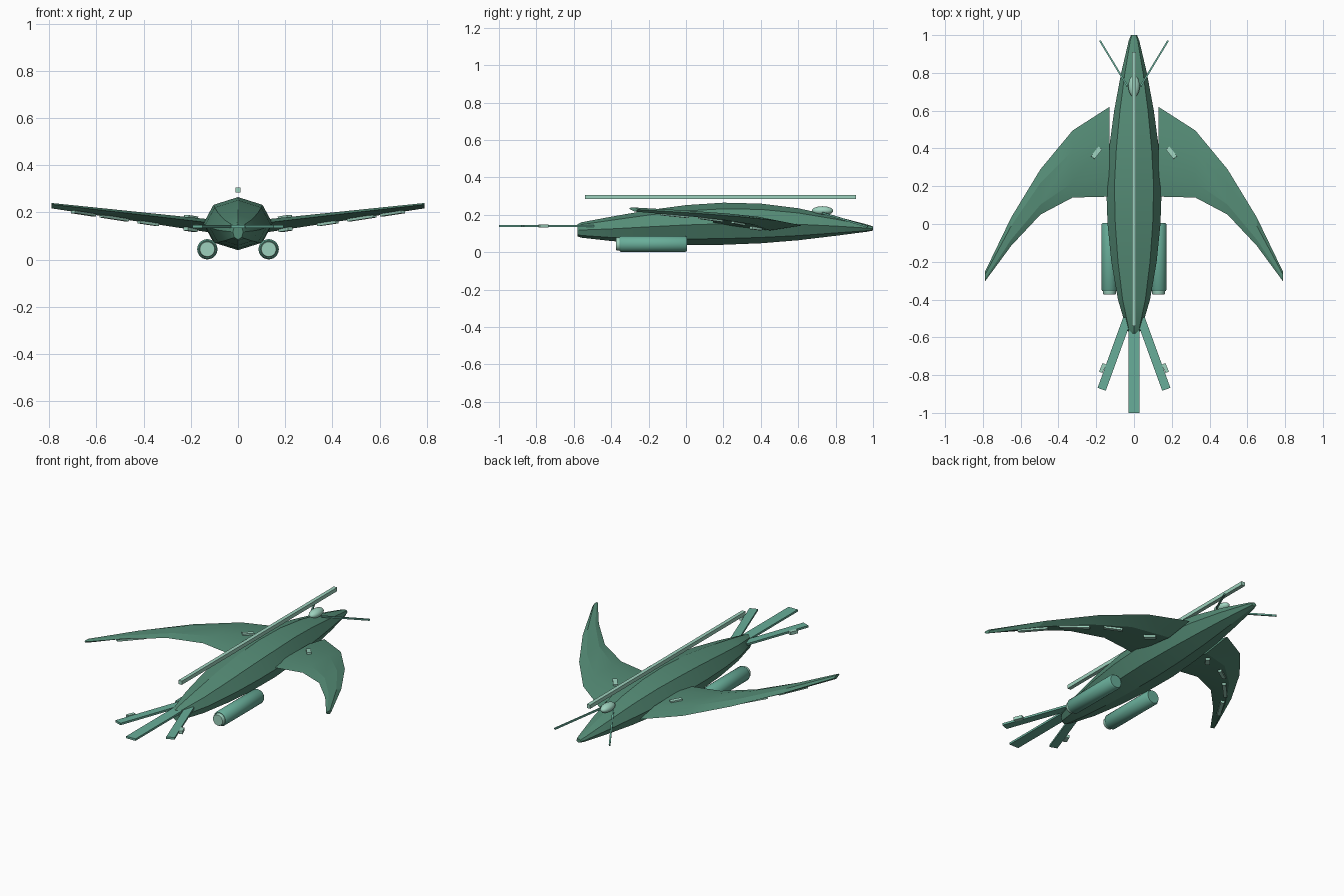
import bpy, bmesh, math
from mathutils import Vector, Matrix

cube = bpy.data.objects.get("Cube")
if cube:
    bpy.data.objects.remove(cube, do_unlink=True)


def material(name, colour):
    m = bpy.data.materials.new(name)
    m.use_nodes = True
    m.diffuse_color = (*colour, 1)
    m.node_tree.nodes["Principled BSDF"].inputs["Base Color"].default_value = (*colour, 1)
    return m


DARK = material("dark green", (0.09, 0.26, 0.18))
TEAL = material("teal green", (0.14, 0.42, 0.32))
MINT = material("pale mint", (0.34, 0.64, 0.51))


def finish(name, bm, mat, smooth=None):
    """Turn a bmesh into a named, coloured object."""
    bmesh.ops.recalc_face_normals(bm, faces=bm.faces)
    mesh = bpy.data.meshes.new(name)
    bm.to_mesh(mesh)
    bm.free()
    mesh.materials.append(mat)
    ob = bpy.data.objects.new(name, mesh)
    bpy.context.collection.objects.link(ob)
    if smooth:
        bpy.ops.object.select_all(action="DESELECT")
        ob.select_set(True)
        bpy.context.view_layer.objects.active = ob
        bpy.ops.object.shade_smooth_by_angle(angle=math.radians(smooth))
    return ob


def loft(name, sections, mat, smooth=None):
    """Skin a row of closed sections and cap both ends."""
    bm = bmesh.new()
    rings = [[bm.verts.new(p) for p in s] for s in sections]
    for a, b in zip(rings, rings[1:]):
        for i in range(len(a)):
            j = (i + 1) % len(a)
            bm.faces.new((a[i], a[j], b[j], b[i]))
    bm.faces.new(rings[0])
    bm.faces.new(rings[-1])
    return finish(name, bm, mat, smooth)


def bar(name, start, end, width, height, mat):
    """Rectangular bar between two points."""
    start, end = Vector(start), Vector(end)
    d = end - start
    x = d.cross(Vector((0, 0, 1))).normalized()
    z = x.cross(d).normalized()
    corners = [(-1, -1), (1, -1), (1, 1), (-1, 1)]
    return loft(name, [[p + x * a * width / 2 + z * b * height / 2 for a, b in corners]
                       for p in (start, end)], mat)


def turned(name, x, z, profile, mat, sides=24):
    """Round part along y from (y, radius) pairs."""
    rings = [[(x + r * math.cos(i * math.tau / sides), y, z + r * math.sin(i * math.tau / sides))
              for i in range(sides)] for y, r in profile]
    return loft(name, rings, mat, 40)


# Eight-sided tapering body: y, half width, bottom, top
stations = [(-0.58, 0.022, 0.085, 0.15), (-0.56, 0.038, 0.078, 0.16), (-0.4, 0.085, 0.06, 0.19),
            (-0.2, 0.12, 0.047, 0.225), (0, 0.14, 0.04, 0.252), (0.2, 0.147, 0.04, 0.265),
            (0.4, 0.132, 0.048, 0.26), (0.6, 0.105, 0.064, 0.235), (0.8, 0.068, 0.088, 0.192),
            (0.97, 0.028, 0.11, 0.148), (1, 0.016, 0.116, 0.138)]
loft("body", [[(w * math.sin(k * math.tau / 8), y,
                (lo + hi) / 2 + (hi - lo) / 2 * math.cos(k * math.tau / 8)) for k in range(8)]
              for y, w, lo, hi in stations], DARK, 30)

# Long rail above the back
bar("back_rail", (0, -0.54, 0.295), (0, 0.91, 0.295), 0.022, 0.022, MINT)

# Dome on the head
bm = bmesh.new()
bmesh.ops.create_uvsphere(bm, u_segments=20, v_segments=12, radius=1,
                          matrix=Matrix.Translation((0, 0.73, 0.222)) @ Matrix.Diagonal((0.03, 0.057, 0.024, 1)))
finish("head_dome", bm, MINT, 40)

# Middle tail feather
bar("tail_feather_middle", (0, -1, 0.14), (0, -0.5, 0.14), 0.06, 0.012, TEAL)

# Swept wing: x, leading y, trailing y
wing = [(0.13, 0.62, 0.145), (0.325, 0.495, 0.14), (0.495, 0.29, 0.05),
        (0.65, 0.035, -0.115), (0.79, -0.255, -0.305)]
# Wing cross-section: chord fraction, height in half thicknesses
aerofoil = [(0, 0), (0.3, 0.9), (0.78, 1), (1, 0.5), (0.78, -0.1), (0.36, -0.9)]


def wing_height(x):
    t = (x - 0.13) / 0.66
    return 0.143 + 0.085 * t, 0.029 - 0.017 * t


for side, s in (("left", 1), ("right", -1)):
    sections = []
    for x, lead, trail in wing:
        mid, half = wing_height(x)
        sections.append([(s * x, lead + (trail - lead) * f, mid + half * h) for f, h in aerofoil])
    loft(side + "_wing", sections, DARK, 12)

    # Pale slats along the underside of the wing
    for i, (x0, y0, x1, y1) in enumerate([(0.34, 0.31, 0.42, 0.25), (0.47, 0.19, 0.58, 0.07),
                                          (0.61, 0.01, 0.7, -0.13)]):
        ends = [(s * x, y, wing_height(x)[0] - wing_height(x)[1] * 0.95) for x, y in ((x0, y0), (x1, y1))]
        bar(f"{side}_wing_slat_{i + 1}", *ends, 0.02, 0.012, MINT)
    # Slat that pokes through the wing near its root
    bar(side + "_root_slat", (s * 0.18, 0.4, 0.15), (s * 0.22, 0.35, 0.156), 0.025, 0.066, MINT)

    # Tube slung beside the belly, with its rear cap
    turned(side + "_tube", s * 0.13, 0.044,
           [(-0.355, 0.037), (-0.347, 0.043), (-0.005, 0.043), (0.005, 0.037)], TEAL)
    turned(side + "_tube_cap", s * 0.13, 0.044, [(-0.374, 0.031), (-0.37, 0.034), (-0.35, 0.034)], MINT)

    # Outer tail feather with a small tab
    bar(side + "_tail_feather", (s * 0.035, -0.5, 0.14), (s * 0.171, -0.875, 0.14), 0.046, 0.012, TEAL)
    bar(side + "_tail_tab", (s * 0.157, -0.74, 0.14), (s * 0.176, -0.785, 0.14), 0.02, 0.018, MINT)

    # Feeler on the head
    bar(side + "_feeler", (s * 0.035, 0.73, 0.21), (s * 0.18, 0.97, 0.137), 0.009, 0.009, TEAL)
